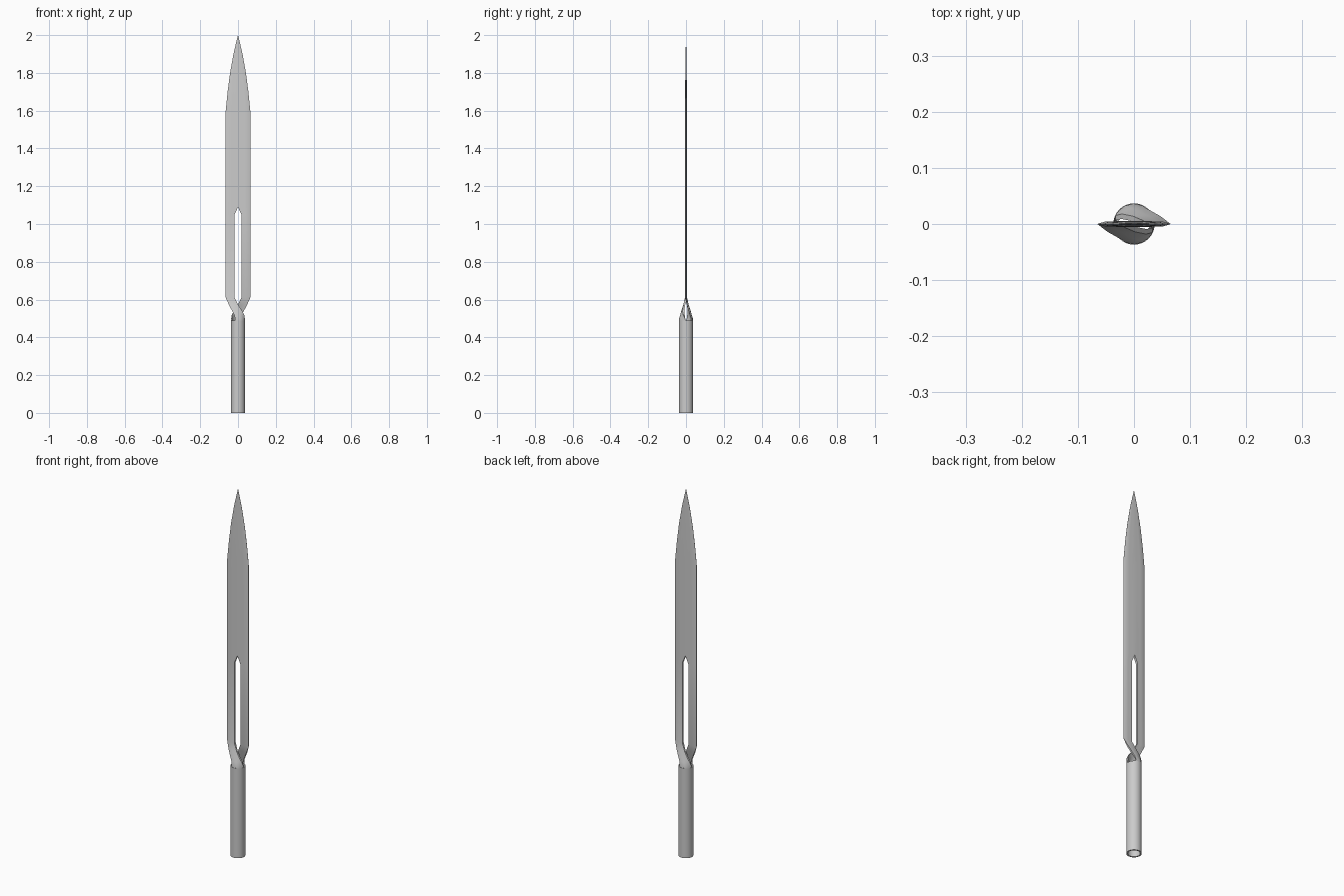
import bpy, bmesh
from math import sin, cos, radians, pi
from mathutils import Matrix, Vector

if "Cube" in bpy.data.objects:
    bpy.data.objects.remove(bpy.data.objects["Cube"])


def finish(bm, name):
    bmesh.ops.remove_doubles(bm, verts=bm.verts, dist=1e-5)
    bmesh.ops.recalc_face_normals(bm, faces=bm.faces)
    me = bpy.data.meshes.new(name)
    bm.to_mesh(me)
    bm.free()
    ob = bpy.data.objects.new(name, me)
    bpy.context.collection.objects.link(ob)
    bpy.context.view_layer.objects.active = ob
    ob.select_set(True)
    bpy.ops.object.shade_smooth_by_angle(angle=radians(30))
    ob.select_set(False)
    return ob


# Hollow socket: closed lathe profile
bm = bmesh.new()
N = 24
profile = [(0.037, 0), (0.037, 0.49), (0.030, 0.49), (0.030, 0)]
rings = [[bm.verts.new((r * cos(2 * pi * i / N), r * sin(2 * pi * i / N), z))
          for r, z in profile] for i in range(N)]
for i in range(N):
    a, b = rings[i], rings[(i + 1) % N]
    for k in range(4):
        bm.faces.new((a[k], b[k], b[(k + 1) % 4], a[(k + 1) % 4]))
finish(bm, "socket")


# Cross-section of a strand: a bar following an arc of the socket wall
def arc_section(z, a0, a1, r, t):
    angs = [radians(a0 + (a1 - a0) * k / 4) for k in range(5)]
    outer = [(r * cos(a), r * sin(a), z) for a in angs]
    inner = [((r - t) * cos(a), (r - t) * sin(a), z) for a in angs]
    return outer + inner[::-1]


# Flatter strand section between x0 and x1
def bar_section(z, x0, x1, y0, y1, bulge, t):
    front, back = [], []
    for k in range(5):
        u = k / 4
        x, y = x0 + (x1 - x0) * u, y0 + (y1 - y0) * u - bulge * 4 * u * (1 - u)
        front.append((x, y, z))
        back.append((x, y + t, z))
    return front + back[::-1]


# Half of the blade: sharp outer edge, bevel, nearly flat inner area
def blade_section(z, inner, outer):
    s = outer / 0.065
    xs = [outer, max(inner, outer * 0.8), 0, 0, inner]
    xs[2] = inner + (xs[1] - inner) * 0.66
    xs[3] = inner + (xs[1] - inner) * 0.33
    ys = [0.0003, 0.0042 * s, 0.0046 * s, 0.005 * s, 0.0055 * s]
    front = [(-x, -y, z) for x, y in zip(xs, ys)]
    return front + [(x, -y, z) for x, y, z in front][::-1]


# Blade with two crossing strands: one half lofted, then turned half a circle
sections = [arc_section(0.478, 238, 358, 0.0365, 0.006),
            arc_section(0.50, 245, 352, 0.0365, 0.007),
            bar_section(0.52, -0.020, 0.033, -0.029, -0.015, 0.006, 0.008),
            bar_section(0.54, -0.031, 0.022, -0.023, -0.018, 0.004, 0.009),
            bar_section(0.57, -0.047, 0.002, -0.014, -0.014, 0.001, 0.009)]
for row in [(0.61, .018, .065), (1.05, .018, .065), (1.09, 0, .065),
            (1.60, 0, .065), (1.70, 0, .055), (1.80, 0, .042),
            (1.90, 0, .024), (1.96, 0, .010), (2.0, 0, .0003)]:
    sections.append(blade_section(*row))

bm = bmesh.new()
for turn in (0, pi):
    m = Matrix.Rotation(turn, 4, 'Z')
    loops = [[bm.verts.new(m @ Vector(p)) for p in s] for s in sections]
    for i, (a, b) in enumerate(zip(loops, loops[1:])):
        for k in range(10):
            if k == 4 and i >= 7:      # no wall inside the solid blade
                continue
            n = (k + 1) % 10
            bm.faces.new((a[k], a[n], b[n], b[k]))
    bm.faces.new(loops[0])
    bm.faces.new(loops[-1])
finish(bm, "blade_with_strands")
